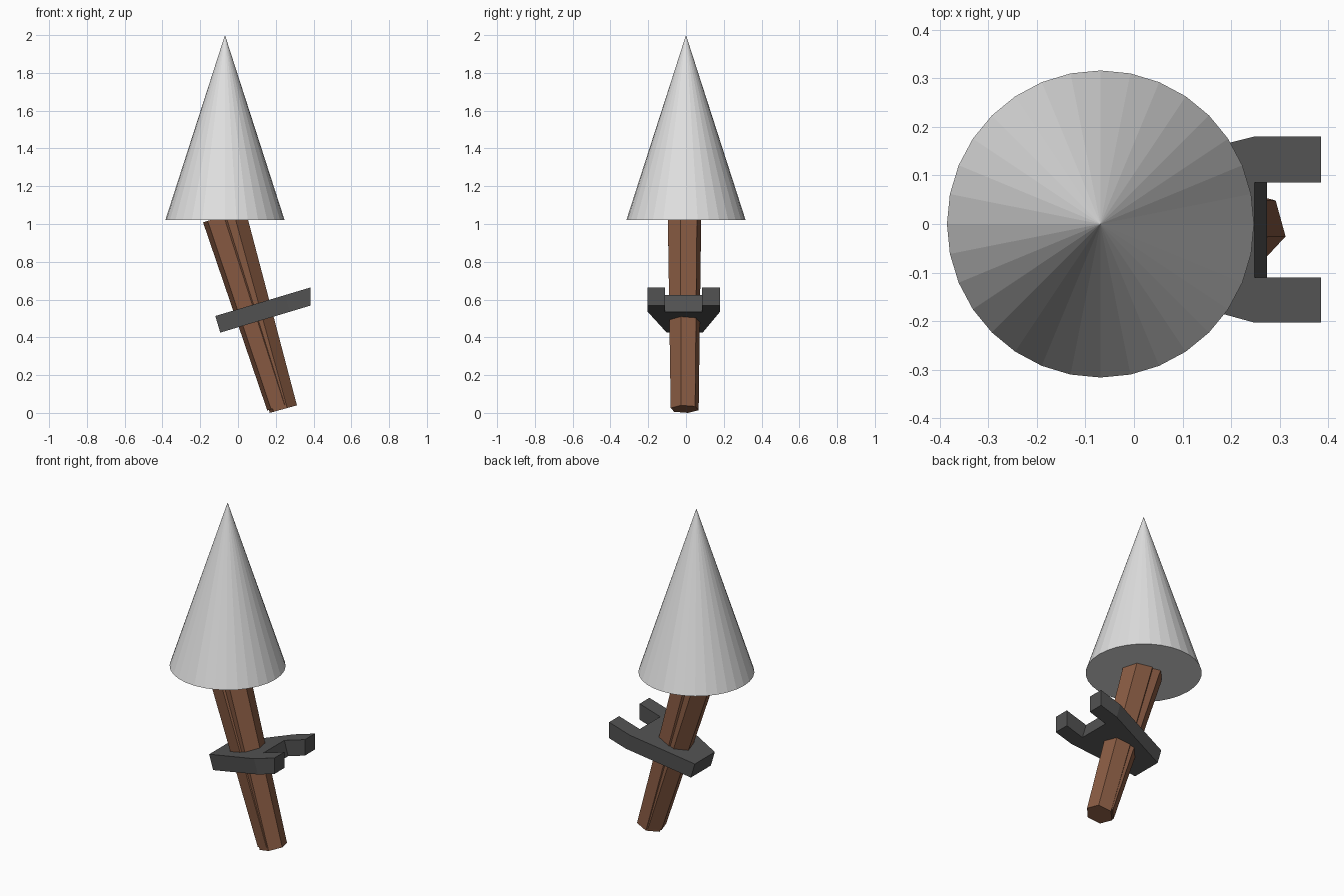
import bpy, bmesh, math
from mathutils import Vector

if "Cube" in bpy.data.objects:
    bpy.data.objects.remove(bpy.data.objects["Cube"])


def material(name, rgb):
    m = bpy.data.materials.new(name)
    m.diffuse_color = (*rgb, 1)
    m.use_nodes = True
    m.node_tree.nodes["Principled BSDF"].inputs["Base Color"].default_value = m.diffuse_color
    return m


STEEL = material("pale_steel", (0.75, 0.75, 0.75))
WOOD = material("brown_wood", (0.25, 0.105, 0.056))
IRON = material("dark_iron", (0.085, 0.085, 0.085))


def finish(name, bm, mat):
    bmesh.ops.recalc_face_normals(bm, faces=bm.faces)
    mesh = bpy.data.meshes.new(name)
    bm.to_mesh(mesh)
    bm.free()
    mesh.materials.append(mat)
    bpy.context.collection.objects.link(bpy.data.objects.new(name, mesh))


def loft(name, lower, upper, mat):
    """Closed solid between two matching outlines."""
    bm = bmesh.new()
    a = [bm.verts.new(p) for p in lower]
    b = [bm.verts.new(p) for p in upper]
    n = len(a)
    for i in range(n):
        j = (i + 1) % n
        bm.faces.new((a[i], a[j], b[j], b[i]))
    bm.faces.new(a[::-1])
    bm.faces.new(b)
    finish(name, bm, mat)


# Cone-shaped spear head
bm = bmesh.new()
bmesh.ops.create_cone(bm, cap_ends=True, segments=32, radius1=0.316, radius2=0, depth=0.98)
bmesh.ops.translate(bm, verts=bm.verts, vec=(-0.069, 0, 1.51))
finish("spear_head", bm, STEEL)


# Two overlapping, slightly tapered six-sided shafts
def shaft(name, start, end, r0, r1):
    start, end = Vector(start), Vector(end)
    axis = (end - start).normalized()
    side = Vector((0, 1, 0))
    across = side.cross(axis)

    def ring(c, r):
        angles = [math.radians(-14 + 60 * k) for k in range(6)]
        return [c + across * (r * math.cos(t)) + side * (r * math.sin(t)) for t in angles]

    loft(name, ring(start, r0), ring(end, r1), WOOD)


shaft("shaft_front", (0.24, -0.007, 0.02), (-0.045, -0.008, 1.045), 0.077, 0.092)
shaft("shaft_back", (0.226, -0.007, 0.036), (-0.10, -0.008, 1.036), 0.077, 0.092)

# Forked guard plate, tilted with the shaft; prong ends are cut vertically
END = 0.385
outline = [(-0.12, -0.102), (0.248, -0.203), (END, -0.203), (END, -0.11),
           (0.248, -0.11), (0.248, 0.085), (END, 0.085), (END, 0.18),
           (0.248, 0.18), (-0.12, 0.088)]


def guard_face(shift, z0):
    pts = []
    for x, y in outline:
        px = x if x == END else x + shift
        pts.append((px, y, z0 + 0.3 * (px + 0.12 - shift)))
    return pts


loft("guard", guard_face(0.026, 0.425), guard_face(0, 0.513), IRON)
